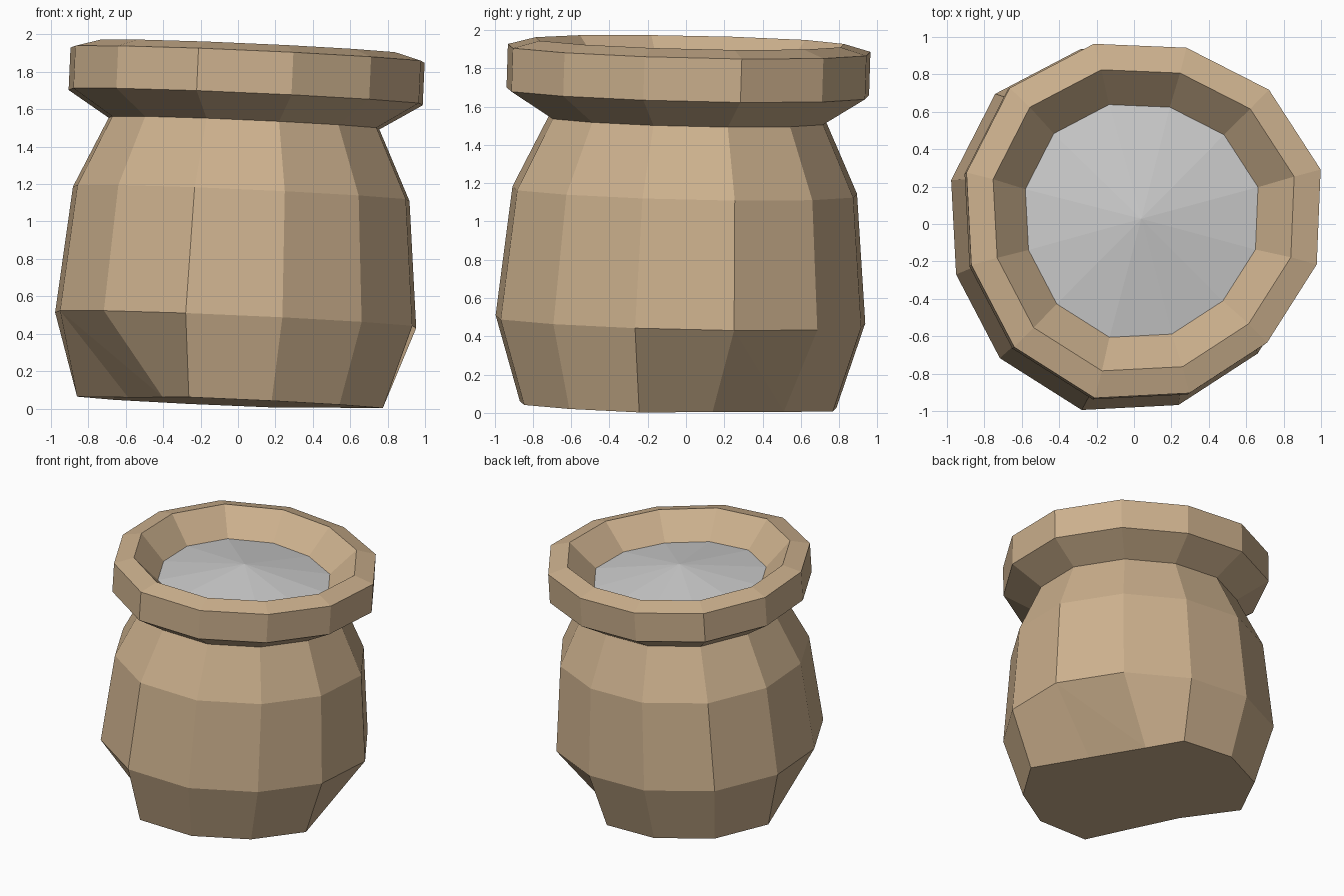
import bpy, bmesh, math

if "Cube" in bpy.data.objects:
    bpy.data.objects.remove(bpy.data.objects["Cube"])

SIDES = 12
TWIST = math.radians(15.3)

def place(x, y, z):
    # the whole pot leans slightly towards +x and +y
    return (x - 0.043 + 0.045 * z, y - 0.03 + 0.032 * z,
            z + 0.033 - 0.043 * x - 0.022 * y)

def add_ring(bm, r, z):
    # hand-made look: the radius wavers a little every four corners
    ring = []
    for i in range(SIDES):
        a = TWIST + i * 2 * math.pi / SIDES
        q = r * (1 + 0.025 * math.cos(i * math.pi / 2))
        ring.append(bm.verts.new((q * math.cos(a), q * math.sin(a), z)))
    return ring

def finish(bm, name, material=None):
    for v in bm.verts:
        v.co = place(*v.co)
    bm.normal_update()
    mesh = bpy.data.meshes.new(name)
    bm.to_mesh(mesh)
    bm.free()
    obj = bpy.data.objects.new(name, mesh)
    bpy.context.collection.objects.link(obj)
    if material:
        mesh.materials.append(material)
    return obj

clay = bpy.data.materials.new("clay")
clay.diffuse_color = (0.61, 0.44, 0.27, 1)
clay.use_nodes = True
clay.node_tree.nodes["Principled BSDF"].inputs["Base Color"].default_value = clay.diffuse_color

# pot: base, belly, shoulder, neck, rim and inner lip
profile = [(0.845, 0), (0.987, 0.445), (0.92, 1.12), (0.74, 1.495),
           (0.968, 1.635), (0.968, 1.862), (0.823, 1.902), (0.636, 1.715)]
bm = bmesh.new()
rings = [add_ring(bm, r, z) for r, z in profile]

# two opposite dents in the base
for i, d in ((0, -0.25), (1, -0.235), (6, 0.25), (7, 0.235)):
    rings[0][i].co.x += d
    rings[0][i].co.y += math.copysign(0.06, d)

for k, (lo, hi) in enumerate(zip(rings, rings[1:])):
    for i in range(SIDES):
        j = (i + 1) % SIDES
        if k == 0 and i in (0, 6):
            # creased faces above the dents
            bm.faces.new((lo[i], lo[j], hi[i]))
            bm.faces.new((lo[j], hi[j], hi[i]))
        else:
            bm.faces.new((lo[i], lo[j], hi[j], hi[i]))
bm.faces.new(rings[0][::-1])
finish(bm, "pot", clay)

# shallow domed filling
bm = bmesh.new()
edge = add_ring(bm, 0.636, 1.715)
top = bm.verts.new((0, 0, 1.82))
for i in range(SIDES):
    bm.faces.new((edge[i], edge[(i + 1) % SIDES], top))
finish(bm, "filling")
